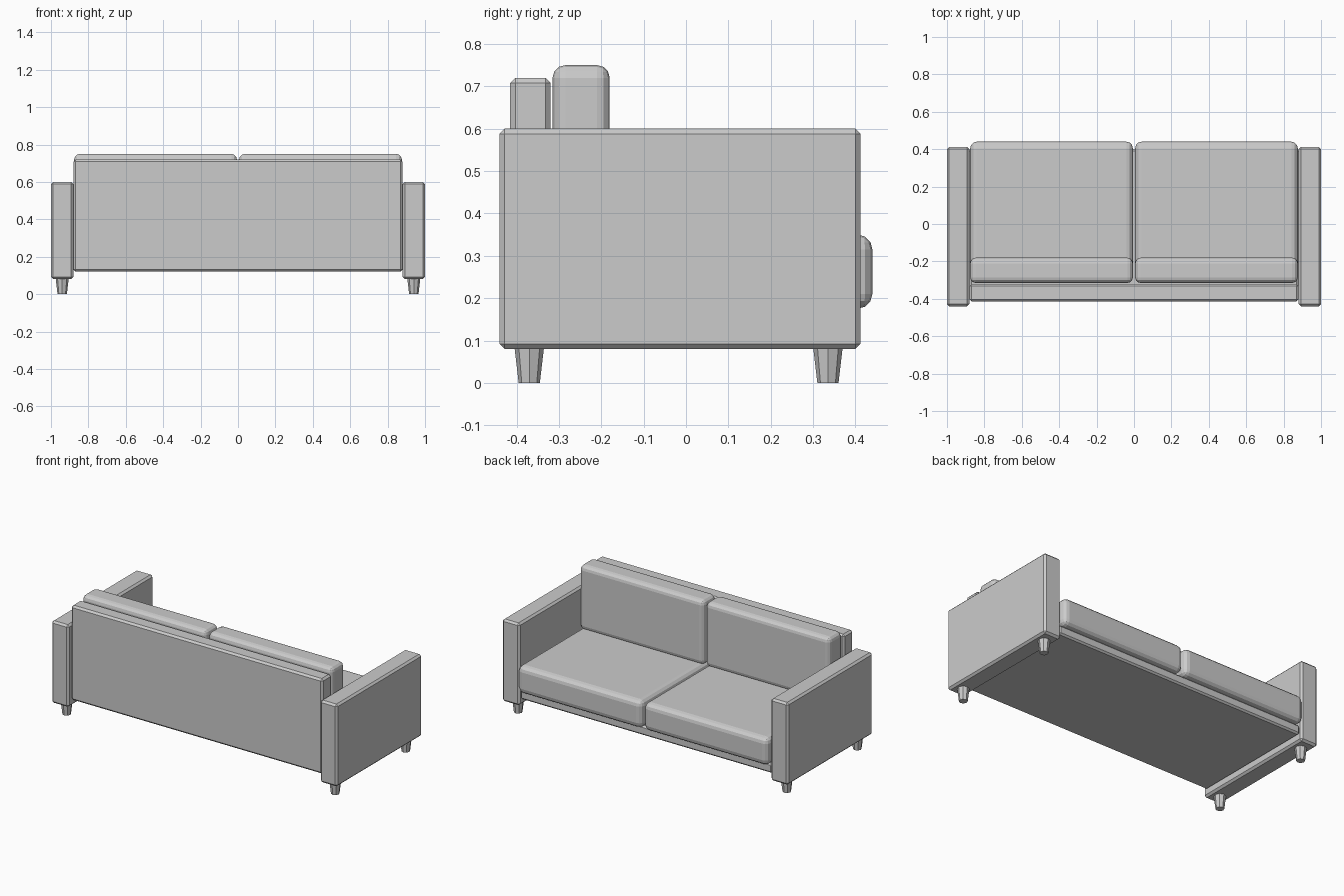
import bpy, bmesh
from mathutils import Matrix, Vector

if "Cube" in bpy.data.objects:
    bpy.data.objects.remove(bpy.data.objects["Cube"])


def box(name, lo, hi, bevel, segments=1, smooth=False):
    lo, hi = Vector(lo), Vector(hi)
    bm = bmesh.new()
    bmesh.ops.create_cube(bm, size=1)
    bmesh.ops.scale(bm, vec=hi - lo, verts=bm.verts)
    bmesh.ops.translate(bm, vec=(lo + hi) / 2, verts=bm.verts)
    bmesh.ops.bevel(bm, geom=bm.edges[:], offset=bevel, segments=segments,
                    profile=0.5, affect='EDGES')
    return finish(name, bm, smooth)


def finish(name, bm, smooth=False):
    mesh = bpy.data.meshes.new(name)
    bm.to_mesh(mesh)
    bm.free()
    ob = bpy.data.objects.new(name, mesh)
    bpy.context.collection.objects.link(ob)
    for p in mesh.polygons:
        p.use_smooth = smooth
    return ob


def leg(name, x, y):
    bm = bmesh.new()
    bmesh.ops.create_cone(bm, cap_ends=True, segments=8, radius1=0.025,
                          radius2=0.035, depth=0.085,
                          matrix=Matrix.Translation((x, y, 0.0425)))
    return finish(name, bm)


# Base frame and back panel
box("seat_base", (-0.88, -0.41, 0.12), (0.88, 0.40, 0.18), 0.01)
box("back_panel", (-0.88, -0.415, 0.12), (0.88, -0.32, 0.72), 0.012)

for side, s in (("left", -1), ("right", 1)):
    # Arm
    xs = sorted((s * 0.88, s))
    box(side + "_arm", (xs[0], -0.44, 0.08), (xs[1], 0.412, 0.60), 0.012)
    # Cushions
    xs = sorted((s * 0.006, s * 0.876))
    box(side + "_seat_cushion", (xs[0], -0.315, 0.175), (xs[1], 0.44, 0.35), 0.035, 3)
    box(side + "_back_cushion", (xs[0], -0.315, 0.34), (xs[1], -0.18, 0.75), 0.03, 3)
    # Legs
    leg(side + "_front_leg", s * 0.94, -0.37)
    leg(side + "_back_leg", s * 0.94, 0.335)
